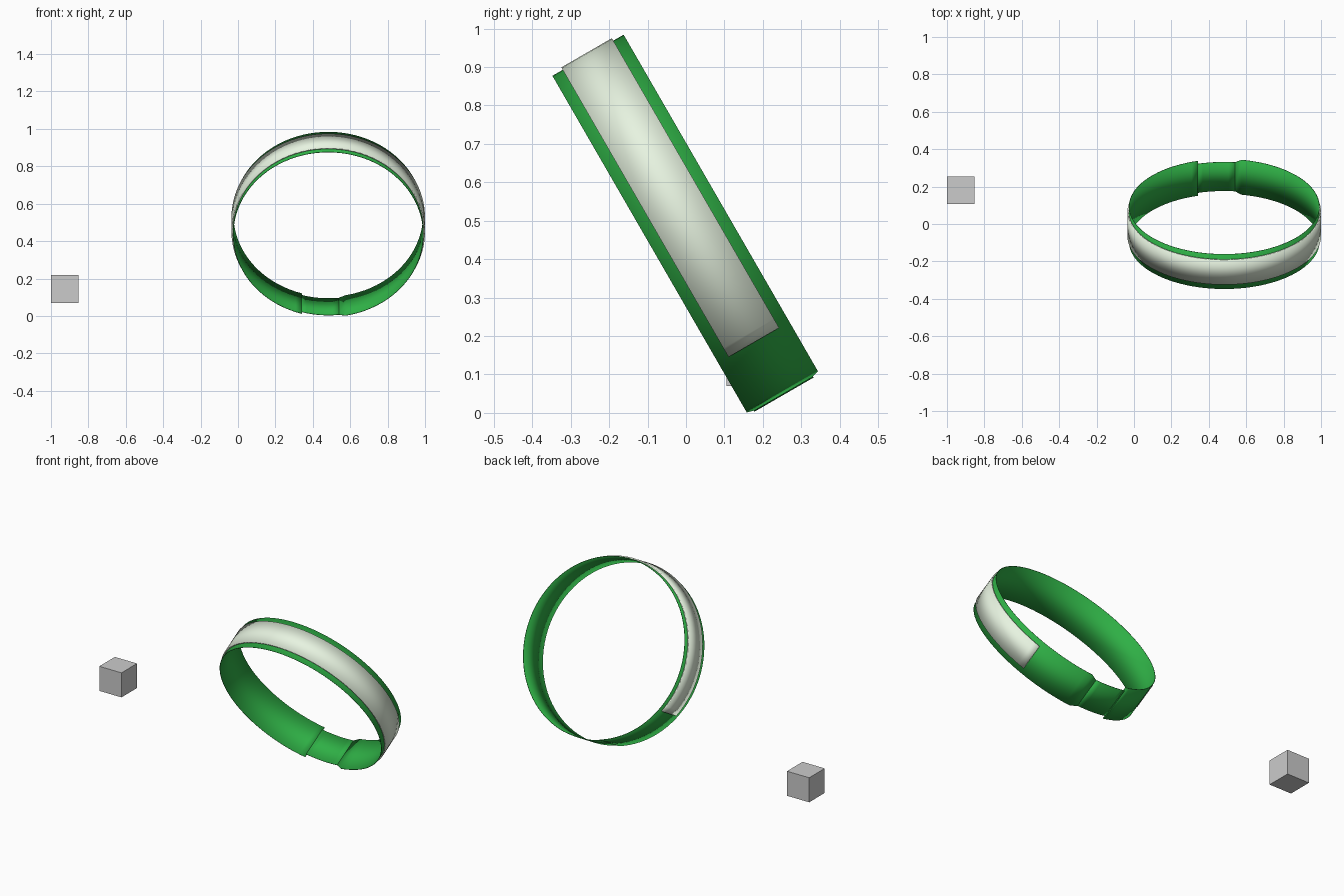
import bpy, bmesh, math

if "Cube" in bpy.data.objects:
    bpy.data.objects.remove(bpy.data.objects["Cube"])

CENTER = (0.4825, 0, 0.489)
TILT = math.radians(30)


def material(name, color):
    m = bpy.data.materials.new(name)
    m.diffuse_color = color
    m.use_nodes = True
    m.node_tree.nodes["Principled BSDF"].inputs["Base Color"].default_value = m.diffuse_color
    return m


green = material("green", (0.028, 0.43, 0.06, 1))
pale = material("pale", (0.80, 0.90, 0.75, 1))


def strip(name, stations, radius, thickness, mat):
    """Curved strap: stations are (angle from the bottom towards +x, half width)."""
    bm = bmesh.new()
    pairs = []
    for i, (a, w) in enumerate(stations):
        steps = [(a, w)]
        if i + 1 < len(stations):
            a2, w2 = stations[i + 1]
            n = max(1, round((a2 - a) / 4))
            steps = [(a + (a2 - a) * k / n, w + (w2 - w) * k / n) for k in range(n)]
        for ang, half in steps:
            t = math.radians(ang)
            x, z = radius * math.sin(t), -radius * math.cos(t)
            pairs.append([bm.verts.new((x, s * half, z)) for s in (-1, 1)])
    for (a, b), (c, d) in zip(pairs, pairs[1:]):
        bm.faces.new((a, c, d, b))
    # faces point outwards, away from the ring axis
    bm.normal_update()
    for f in bm.faces:
        c = f.calc_center_median()
        if f.normal.x * c.x + f.normal.z * c.z < 0:
            f.normal_flip()
    me = bpy.data.meshes.new(name)
    bm.to_mesh(me)
    bm.free()
    ob = bpy.data.objects.new(name, me)
    bpy.context.collection.objects.link(ob)
    ob.location = CENTER
    ob.rotation_euler.x = TILT
    me.materials.append(mat)
    solid = ob.modifiers.new("thickness", 'SOLIDIFY')
    solid.thickness = thickness
    solid.offset = -1
    bpy.ops.object.select_all(action='DESELECT')
    ob.select_set(True)
    bpy.context.view_layer.objects.active = ob
    bpy.ops.object.shade_smooth_by_angle(angle=math.radians(30))
    return ob


# Wide strap with a tapered shoulder on one end
strip("strap", [(6.5, 0.089), (10.5, 0.107), (344, 0.107)], 0.510, 0.003, green)

# Narrow tongue bridging the two strap ends
strip("strap_tongue", [(-17, 0.089), (6.5, 0.089)], 0.510, 0.003, green)

# Pale panel on the outside of the strap
strip("panel", [(47, 0.076), (298, 0.076)], 0.5175, 0.0075, pale)

# Small loose cube
bpy.ops.mesh.primitive_cube_add(size=0.148, location=(-0.926, 0.18, 0.144))
bpy.context.object.name = "cube"
